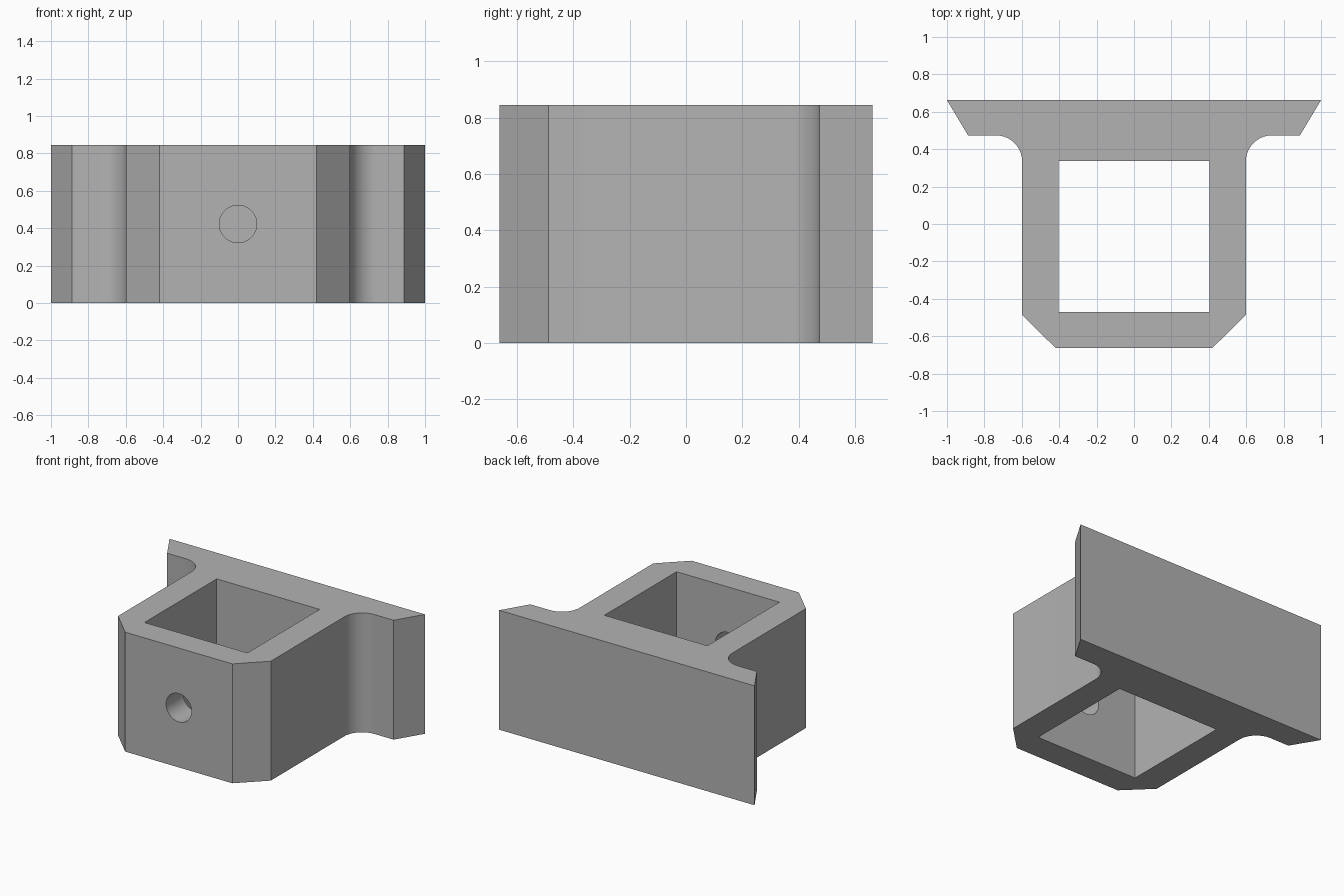
import bpy, bmesh
from math import sin, cos, pi, radians
from mathutils import Matrix

cube = bpy.data.objects.get("Cube")
if cube:
    bpy.data.objects.remove(cube, do_unlink=True)

HEIGHT = 0.845
BACK = 0.662
FILLET = 0.14
SEGMENTS = 16

grey = bpy.data.materials.new("plain_grey")
grey.use_nodes = True
grey.diffuse_color = (0.45, 0.45, 0.45, 1)
grey.node_tree.nodes["Principled BSDF"].inputs["Base Color"].default_value = grey.diffuse_color


def make_object(name, bm):
    bmesh.ops.recalc_face_normals(bm, faces=bm.faces)
    mesh = bpy.data.meshes.new(name)
    bm.to_mesh(mesh)
    bm.free()
    mesh.materials.append(grey)
    obj = bpy.data.objects.new(name, mesh)
    bpy.context.collection.objects.link(obj)
    return obj


def prism(name, outline, bottom, top):
    bm = bmesh.new()
    face = bm.faces.new([bm.verts.new((x, y, bottom)) for x, y in outline])
    new = bmesh.ops.extrude_face_region(bm, geom=[face])["geom"]
    verts = [g for g in new if isinstance(g, bmesh.types.BMVert)]
    bmesh.ops.translate(bm, vec=(0, 0, top - bottom), verts=verts)
    return make_object(name, bm)


# Half outline: chamfered nose, straight side, filleted shoulder, dovetail flange
half = [(0.42, -BACK), (0.598, -0.487)]
for i in range(SEGMENTS + 1):
    a = pi - i / SEGMENTS * pi / 2
    half.append((0.598 + FILLET + FILLET * cos(a), 0.474 - FILLET + FILLET * sin(a)))
half += [(0.887, 0.474), (1.0, BACK)]
outline = half + [(-x, y) for x, y in reversed(half)]
bracket = prism("bracket_body", outline, 0, HEIGHT)

# Square socket through the full height
socket = prism("socket_cutter",
               [(-0.403, -0.47), (0.403, -0.47), (0.403, 0.337), (-0.403, 0.337)],
               -0.1, HEIGHT + 0.1)

# Round screw hole through the front wall only
bm = bmesh.new()
bmesh.ops.create_cone(bm, cap_ends=True, segments=48, radius1=0.1, radius2=0.1, depth=0.6,
                      matrix=Matrix.Translation((0, -0.56, HEIGHT / 2)) @ Matrix.Rotation(pi / 2, 4, "X"))
hole = make_object("screw_hole_cutter", bm)

# Cut both openings, then remove the cutters
bpy.ops.object.select_all(action="DESELECT")
bpy.context.view_layer.objects.active = bracket
bracket.select_set(True)
for cutter in (socket, hole):
    cutter.hide_render = True
    mod = bracket.modifiers.new(cutter.name, "BOOLEAN")
    mod.operation = "DIFFERENCE"
    mod.solver = "EXACT"
    mod.object = cutter
    bpy.ops.object.modifier_apply(modifier=mod.name)
    bpy.data.objects.remove(cutter, do_unlink=True)

bpy.ops.object.shade_smooth_by_angle(angle=radians(30))
